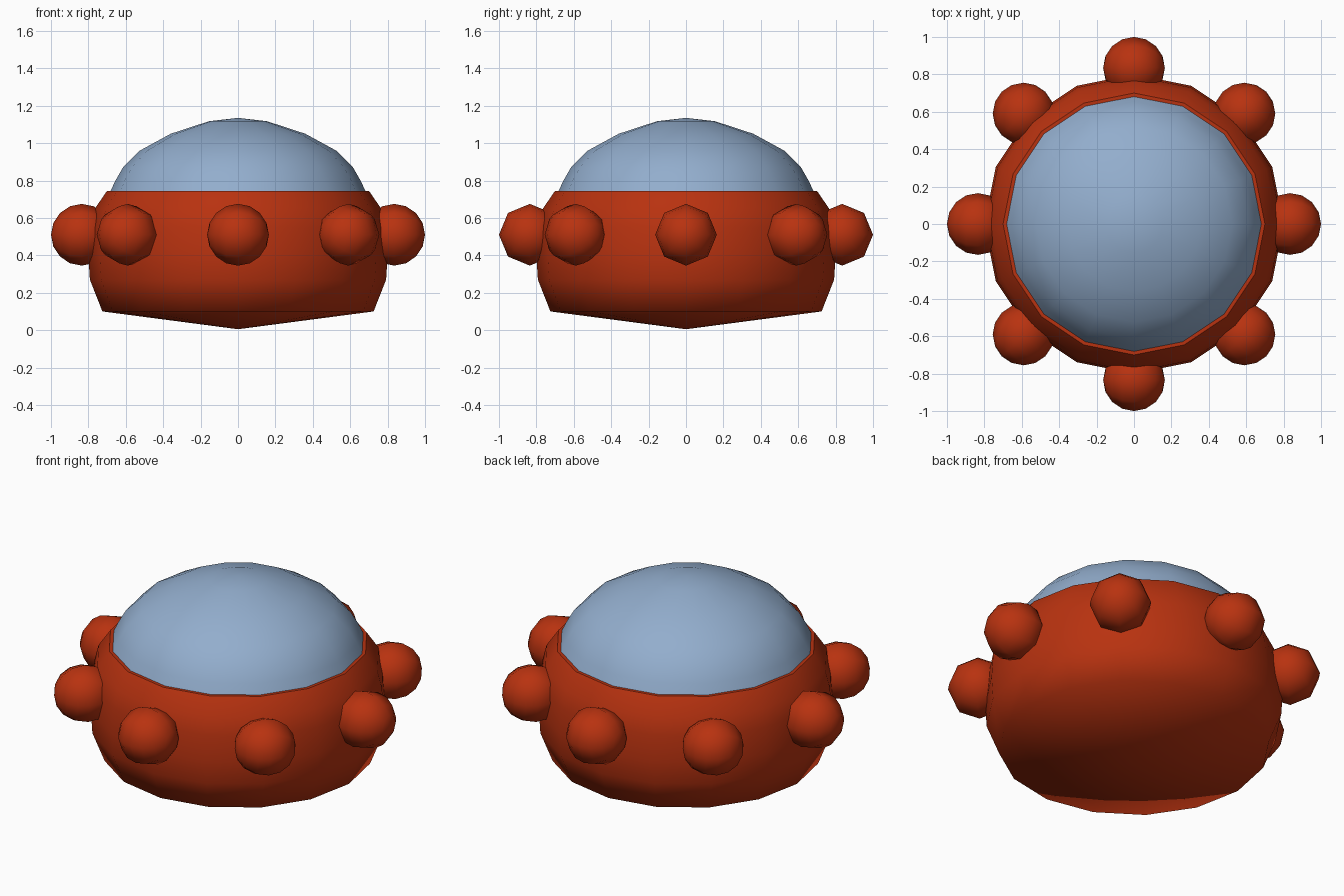
import bpy, bmesh
from math import cos, sin, pi
from mathutils import Matrix

cube = bpy.data.objects.get("Cube")
if cube:
    bpy.data.objects.remove(cube, do_unlink=True)

SIDES = 16


def material(name, rgb):
    m = bpy.data.materials.new(name)
    m.use_nodes = True
    m.diffuse_color = (*rgb, 1)
    m.node_tree.nodes["Principled BSDF"].inputs["Base Color"].default_value = (*rgb, 1)
    return m


def finish(bm, name, mat, flat_top=None):
    """Turn a bmesh into a smooth object; faces lying at flat_top stay flat."""
    bmesh.ops.recalc_face_normals(bm, faces=bm.faces)
    for f in bm.faces:
        f.smooth = flat_top is None or min(v.co.z for v in f.verts) < flat_top - 0.001
    mesh = bpy.data.meshes.new(name)
    bm.to_mesh(mesh)
    bm.free()
    mesh.materials.append(mat)
    obj = bpy.data.objects.new(name, mesh)
    bpy.context.collection.objects.link(obj)
    return obj


def lathe(name, profile, mat, flat_top=None):
    """Revolve (radius, height) points about the z axis."""
    bm = bmesh.new()
    verts = [bm.verts.new((r, 0, z)) for r, z in profile]
    edges = [bm.edges.new(pair) for pair in zip(verts, verts[1:])]
    bmesh.ops.spin(bm, geom=verts + edges, cent=(0, 0, 0), axis=(0, 0, 1),
                   angle=2 * pi, steps=SIDES, use_duplicate=False)
    bmesh.ops.remove_doubles(bm, verts=bm.verts, dist=0.0005)
    return finish(bm, name, mat, flat_top)


red = material("rust red", (0.48, 0.032, 0.005))
blue = material("dusty blue", (0.29, 0.42, 0.61))

# Hull with a shallow conical underside and a flat rim on top
RIM = 0.745
lathe("hull", [(0, 0.005), (0.725, 0.1), (0.792, 0.27), (0.8, 0.4),
               (0.79, 0.55), (0.765, 0.65), (0.7, RIM), (0, RIM)], red, RIM)

# Canopy dome
lathe("canopy", [(0.682, RIM - 0.002), (0.655, 0.8), (0.615, 0.87), (0.525, 0.96),
                 (0.36, 1.05), (0.155, 1.117), (0, 1.135)], blue)

# Ring of eight round pods
for i in range(8):
    a = i * pi / 4
    bm = bmesh.new()
    bmesh.ops.create_uvsphere(bm, u_segments=8, v_segments=8, radius=0.165)
    turn = Matrix.Rotation((i % 2) * pi / 4, 4, 'Z') @ Matrix.Rotation(pi / 2, 4, 'Y')
    bm.transform(Matrix.Translation((0.835 * cos(a), 0.835 * sin(a), 0.51)) @ turn)
    finish(bm, f"pod_{i + 1}", red)
